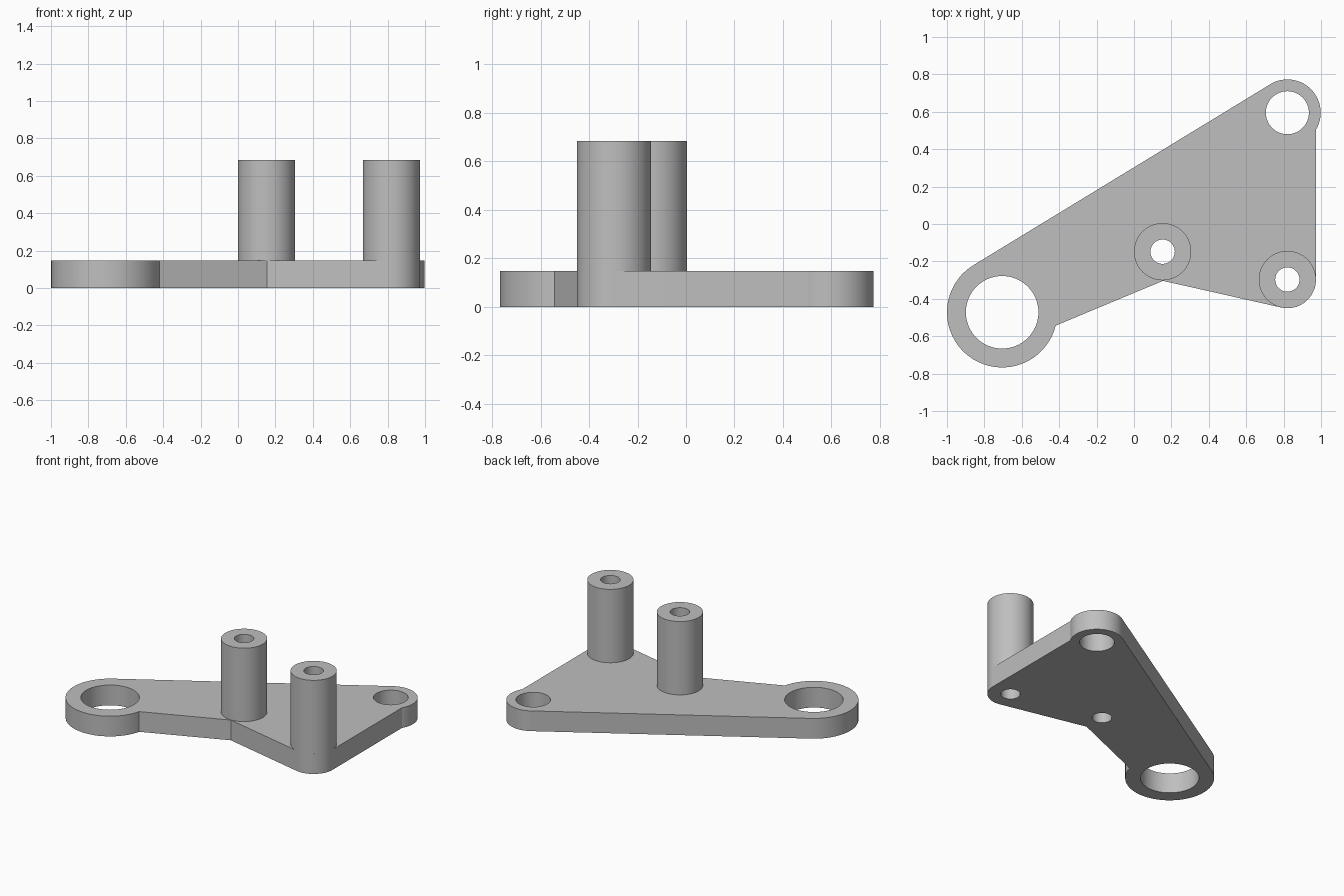
import bpy, math

cube = bpy.data.objects.get("Cube")
if cube:
    bpy.data.objects.remove(cube, do_unlink=True)

grey = bpy.data.materials.new("plain grey")
grey.use_nodes = True
colour = (0.52, 0.52, 0.52, 1)
grey.diffuse_color = colour
grey.node_tree.nodes["Principled BSDF"].inputs["Base Color"].default_value = colour

PLATE_TOP, POST_TOP = 0.148, 0.685
BIG, SMALL = (-0.705, -0.472), (0.82, 0.595)
MID_POST, CORNER_POST = (0.153, -0.148), (0.82, -0.297)
POST_R, BORE_R = 0.153, 0.065


def arc(centre, radius, start, end, steps=40):
    """Points along an arc, angles in degrees, end included."""
    angles = [math.radians(start + (end - start) * i / steps) for i in range(steps + 1)]
    return [(centre[0] + radius * math.cos(a), centre[1] + radius * math.sin(a)) for a in angles]


def circle(centre, radius, steps=64):
    return arc(centre, radius, 0, 360, steps)[:-1]


def extrude_profile(name, loops, z0, z1):
    """Solid from an outer loop and hole loops, with flat caps."""
    curve = bpy.data.curves.new(name + " profile", "CURVE")
    curve.dimensions = "2D"
    curve.fill_mode = "BOTH"
    curve.extrude = (z1 - z0) / 2
    for loop in loops:
        spline = curve.splines.new("POLY")
        spline.points.add(len(loop) - 1)
        for point, (x, y) in zip(spline.points, loop):
            point.co = (x, y, 0, 1)
        spline.use_cyclic_u = True
    obj = bpy.data.objects.new(name, curve)
    bpy.context.collection.objects.link(obj)
    obj.location.z = (z0 + z1) / 2
    bpy.ops.object.select_all(action="DESELECT")
    obj.select_set(True)
    bpy.context.view_layer.objects.active = obj
    bpy.ops.object.convert(target="MESH")
    obj = bpy.context.object
    obj.name = name
    # Weld caps to walls
    bpy.ops.object.mode_set(mode="EDIT")
    bpy.ops.mesh.select_all(action="SELECT")
    bpy.ops.mesh.remove_doubles(threshold=0.0001)
    bpy.ops.mesh.normals_make_consistent(inside=False)
    bpy.ops.object.mode_set(mode="OBJECT")
    obj.data.materials.clear()
    obj.data.materials.append(grey)
    bpy.ops.object.shade_smooth_by_angle(angle=math.radians(25))
    return obj


# Bracket plate: big ring, notch, rounded corner, small ring
outline = (arc(BIG, 0.295, 120.5, 346)
           + [(0.155, -0.304)]
           + arc(CORNER_POST, POST_R, -103, 0, 20)
           + arc(SMALL, 0.178, -30.7, 126))
holes = [circle(BIG, 0.194), circle(SMALL, 0.115),
         circle(MID_POST, BORE_R), circle(CORNER_POST, BORE_R)]
extrude_profile("bracket_plate", [outline] + holes, 0, PLATE_TOP)

# Hollow standoff posts
for name, centre in (("middle_post", MID_POST), ("corner_post", CORNER_POST)):
    extrude_profile(name, [circle(centre, POST_R), circle(centre, BORE_R)], PLATE_TOP, POST_TOP)
